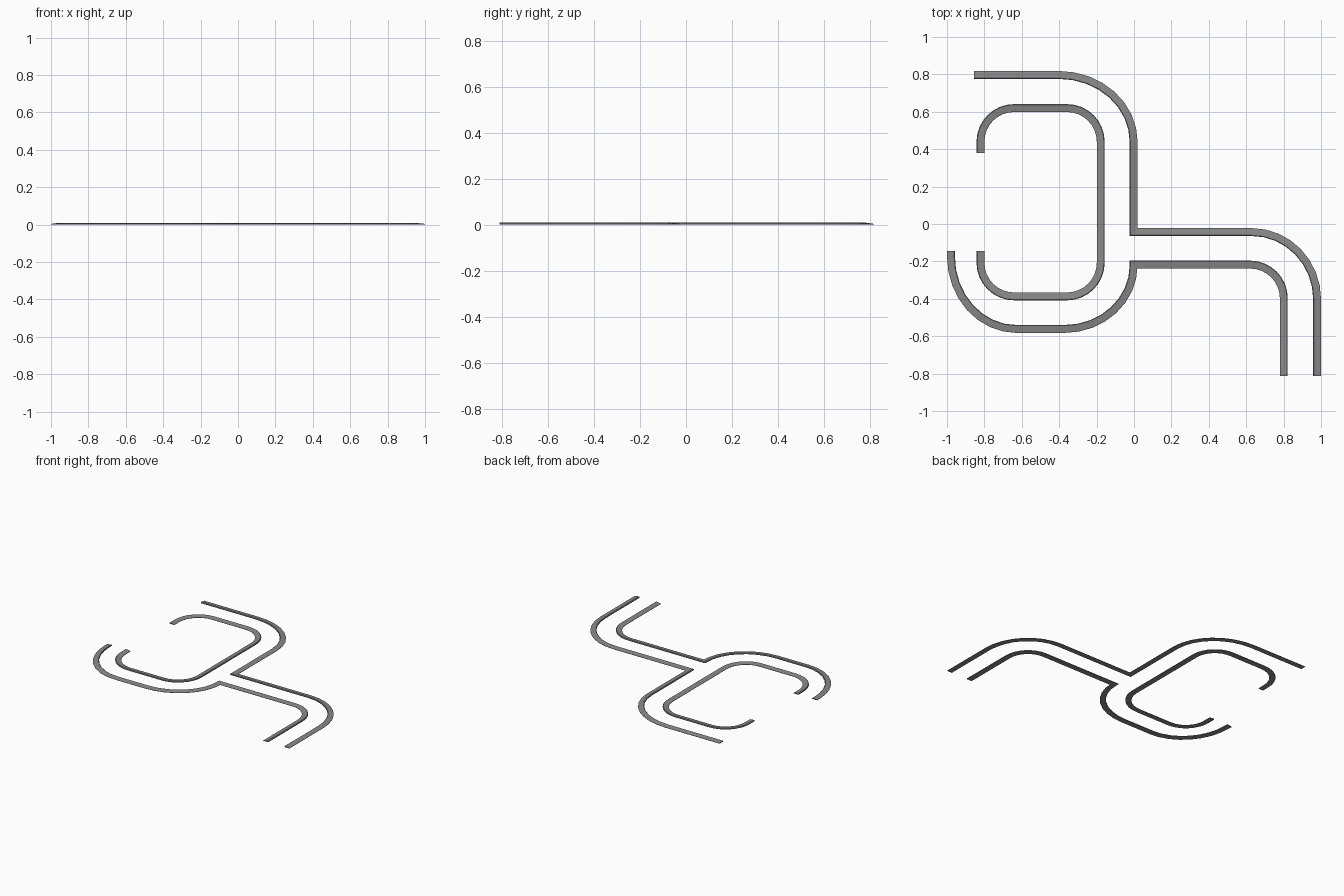
import bpy, bmesh, math
from mathutils import Vector

if "Cube" in bpy.data.objects:
    bpy.data.objects.remove(bpy.data.objects["Cube"])

HALF = 0.021
# curb cross-section: (offset toward the road, height)
PROFILE = [(HALF, 0), (HALF, 0.006), (HALF - 0.004, 0.009),
           (-HALF + 0.003, 0.004), (-HALF, 0.002), (-HALF, 0)]

# dark concrete
concrete = bpy.data.materials.new("dark_concrete")
concrete.diffuse_color = (0.25, 0.25, 0.25, 1)
concrete.use_nodes = True
concrete.node_tree.nodes["Principled BSDF"].inputs["Base Color"].default_value = concrete.diffuse_color


def path(corners, steps=8):
    """Corners are (x, y, cut_in, cut_out); cuts round the corner elliptically."""
    pts = []
    for i, (x, y, a, b) in enumerate(corners):
        p = Vector((x, y))
        if a == 0:
            pts.append(p)
            continue
        d0 = (Vector(corners[i - 1][:2]) - p).normalized() * a
        d1 = (Vector(corners[i + 1][:2]) - p).normalized() * b
        for k in range(steps + 1):
            t = math.pi / 2 * k / steps
            pts.append(p + d0 * (1 - math.sin(t)) + d1 * (1 - math.cos(t)))
    return pts


def curb(name, corners, road_side):
    """Sweep the profile with mitred joints; road_side 1 = left, -1 = right."""
    pts = path(corners)
    bm = bmesh.new()
    rings = []
    for i, p in enumerate(pts):
        a = (p - pts[i - 1]).normalized() if i else (pts[1] - p).normalized()
        b = (pts[i + 1] - p).normalized() if i < len(pts) - 1 else a
        n0, n1 = Vector((-a.y, a.x)), Vector((-b.y, b.x))
        m = (n0 + n1).normalized()
        m = m / m.dot(n0) * road_side
        rings.append([bm.verts.new((p.x + m.x * o, p.y + m.y * o, z)) for o, z in PROFILE])
    n = len(PROFILE)
    for r, s in zip(rings, rings[1:]):
        for j in range(n):
            bm.faces.new((r[j], r[(j + 1) % n], s[(j + 1) % n], s[j]))
    bm.faces.new(rings[0])
    bm.faces.new(rings[-1])
    bmesh.ops.recalc_face_normals(bm, faces=bm.faces)
    me = bpy.data.meshes.new(name)
    bm.to_mesh(me)
    bm.free()
    me.materials.append(concrete)
    ob = bpy.data.objects.new(name, me)
    bpy.context.collection.objects.link(ob)


# upper outer curb, running into the side road
curb("outer_curb", [(-0.855, 0.797, 0, 0), (-0.002, 0.797, 0.40, 0.357),
                    (-0.002, -0.043, 0, 0), (0.979, -0.043, 0.35, 0.36),
                    (0.979, -0.812, 0, 0)], -1)
# island curb inside the loop
curb("island_curb", [(-0.821, 0.38, 0, 0), (-0.821, 0.62, 0.18, 0.18),
                     (-0.178, 0.62, 0.18, 0.18), (-0.178, -0.387, 0.18, 0.18),
                     (-0.821, -0.387, 0.18, 0.18), (-0.821, -0.145, 0, 0)], 1)
# lower outer curb, running into the side road
curb("lower_curb", [(-0.979, -0.145, 0, 0), (-0.979, -0.561, 0.39, 0.35),
                    (-0.002, -0.561, 0.37, 0.34), (-0.002, -0.217, 0, 0),
                    (0.801, -0.217, 0.18, 0.18), (0.801, -0.812, 0, 0)], 1)
